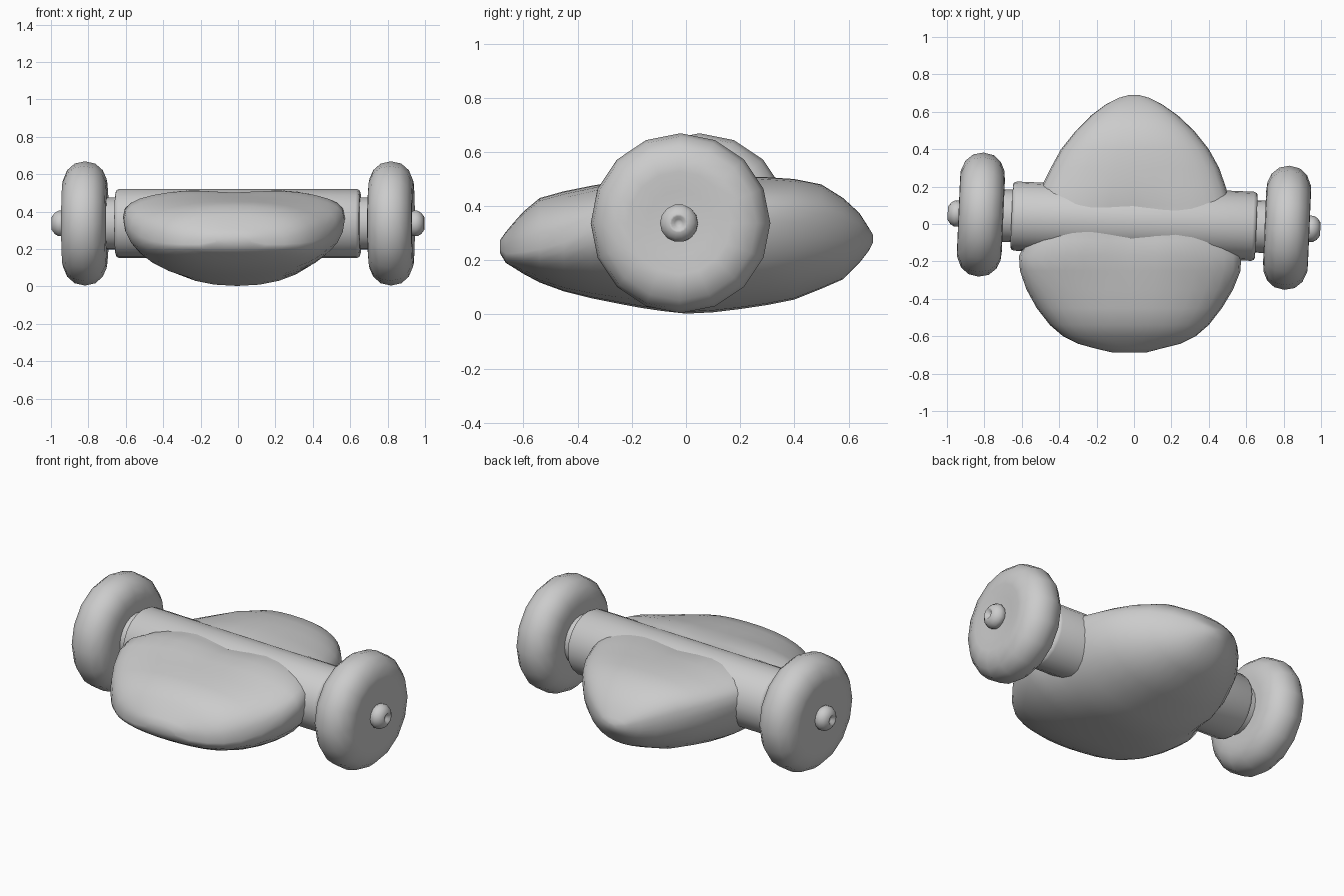
import bpy, bmesh
from math import sin, cos, pi, atan, exp, radians

CENTRE = (0, 0.015, 0.337)
TILT = -atan(0.043)


def finish(name, bm, angle):
    bmesh.ops.remove_doubles(bm, verts=bm.verts, dist=1e-5)
    bmesh.ops.recalc_face_normals(bm, faces=bm.faces)
    me = bpy.data.meshes.new(name)
    bm.to_mesh(me)
    bm.free()
    ob = bpy.data.objects.new(name, me)
    bpy.context.collection.objects.link(ob)
    bpy.ops.object.select_all(action='DESELECT')
    ob.select_set(True)
    bpy.context.view_layer.objects.active = ob
    bpy.ops.object.shade_smooth_by_angle(angle=radians(angle))
    return ob


def skin(bm, rings):
    for a, b in zip(rings, rings[1:]):
        n = len(a)
        for i in range(n):
            bm.faces.new((a[i], a[(i + 1) % n], b[(i + 1) % n], b[i]))
    bm.faces.new(rings[0])
    bm.faces.new(rings[-1])


def lathe(name, profile, sides=16, angle=45):
    """Turn (x, radius) points around the tilted axle line."""
    bm = bmesh.new()
    rings = [[bm.verts.new((x, r * cos(2 * pi * i / sides), r * sin(2 * pi * i / sides)))
              for i in range(sides)] for x, r in profile]
    skin(bm, rings)
    ob = finish(name, bm, angle)
    ob.location = CENTRE
    ob.rotation_euler.z = TILT
    return ob


# Body stations: y, left x, right x, top z, rim z, bottom z, saddle dip
stations = [
    (-0.686, -0.12, 0.07, 0.275, 0.24, 0.225, 0),
    (-0.665, -0.21, 0.15, 0.305, 0.225, 0.19, 0),
    (-0.64, -0.30, 0.25, 0.335, 0.225, 0.175, 0),
    (-0.60, -0.38, 0.33, 0.38, 0.23, 0.15, 0),
    (-0.54, -0.45, 0.40, 0.43, 0.24, 0.118, 0),
    (-0.45, -0.52, 0.47, 0.455, 0.265, 0.085, 0),
    (-0.35, -0.575, 0.53, 0.475, 0.305, 0.06, 0),
    (-0.25, -0.61, 0.57, 0.50, 0.35, 0.04, 0.01),
    (-0.17, -0.615, 0.572, 0.522, 0.37, 0.025, 0.02),
    (-0.09, -0.57, 0.545, 0.527, 0.37, 0.013, 0.03),
    (0.00, -0.54, 0.53, 0.516, 0.37, 0.003, 0.035),
    (0.10, -0.53, 0.52, 0.522, 0.37, 0.008, 0.02),
    (0.20, -0.495, 0.49, 0.515, 0.36, 0.02, 0.005),
    (0.30, -0.445, 0.455, 0.507, 0.35, 0.035, 0),
    (0.40, -0.39, 0.40, 0.50, 0.34, 0.055, 0),
    (0.50, -0.31, 0.32, 0.48, 0.325, 0.095, 0),
    (0.58, -0.23, 0.235, 0.43, 0.31, 0.13, 0),
    (0.64, -0.15, 0.15, 0.375, 0.295, 0.19, 0),
    (0.675, -0.08, 0.08, 0.32, 0.285, 0.235, 0),
    (0.69, -0.025, 0.025, 0.295, 0.28, 0.265, 0),
]
bm = bmesh.new()
rings = []
N = 32
for y, xl, xr, top, rim, bot, dip in stations:
    ring = []
    for i in range(N):
        a = 2 * pi * i / N
        c, s = cos(a), sin(a)
        u = abs(c) ** 0.9 * (1 if c >= 0 else -1)
        x = (xl + xr) / 2 + u * (xr - xl) / 2
        if s >= 0:
            z = rim + (top - rim) * s ** 0.72 - dip * exp(-(u / 0.3) ** 2)
        else:
            z = rim - (rim - bot) * abs(s)
        ring.append(bm.verts.new((x, y, z)))
    rings.append(ring)
skin(bm, rings)
finish("body_shell", bm, 50)

# Thick axle housing running through the body
lathe("axle_housing", [(-0.655, 0.165), (-0.65, 0.178), (-0.635, 0.185), (0, 0.185),
                       (0.635, 0.185), (0.65, 0.178), (0.655, 0.165)], 20)
# Thinner axle between the wheels
lathe("axle", [(-0.75, 0.14), (0.75, 0.14)], 20)

# Wheels and hub caps, mirrored left and right
wheel = [(-0.118, 0.13), (-0.12, 0.19), (-0.115, 0.24), (-0.095, 0.285), (-0.055, 0.32),
         (0, 0.332), (0.055, 0.32), (0.095, 0.285), (0.118, 0.23), (0.12, 0.19),
         (0.112, 0.12), (0.11, 0.02)]
cap = [(0.92, 0.06), (0.94, 0.07), (0.96, 0.07), (0.98, 0.058), (0.997, 0.035),
       (0.996, 0.026), (0.98, 0.015), (0.978, 0.004)]
for side, word in ((-1, "left"), (1, "right")):
    lathe(word + "_wheel", [(side * (0.819 + x), r) for x, r in wheel], 16, 60)
    lathe(word + "_hub_cap", [(side * x, r) for x, r in cap], 14, 60)
